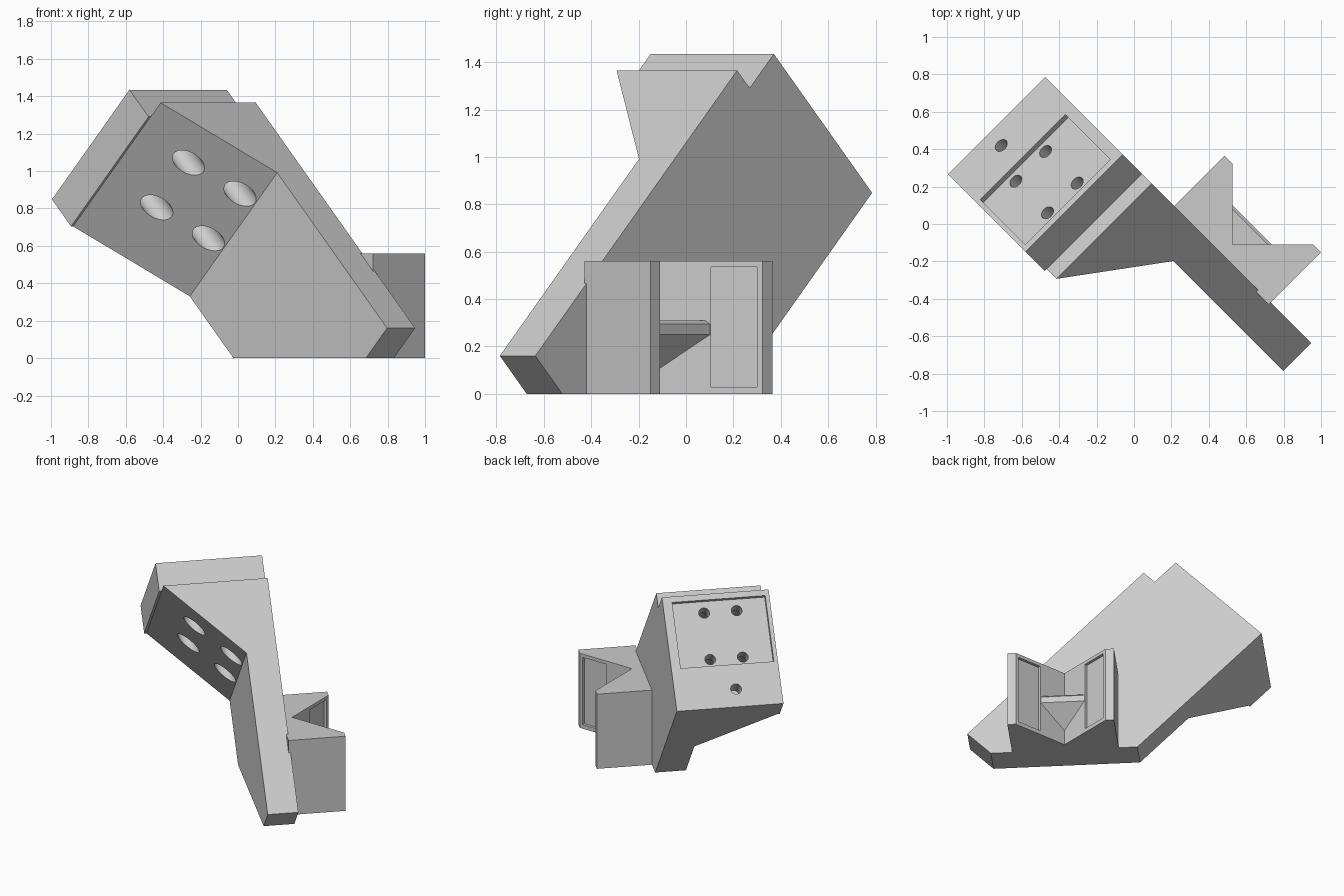
import bpy, bmesh
from math import radians, sqrt
from mathutils import Matrix, Vector

if "Cube" in bpy.data.objects:
    bpy.data.objects.remove(bpy.data.objects["Cube"], do_unlink=True)

grey = bpy.data.materials.new("light_grey")
grey.use_nodes = True
grey.diffuse_color = (0.6, 0.6, 0.6, 1)
grey.node_tree.nodes["Principled BSDF"].inputs["Base Color"].default_value = (0.6, 0.6, 0.6, 1)

# Frames: the base frame is turned 45 degrees about z, the arm frame also leans 45 degrees
U = Vector((1, -1, 0)) / sqrt(2)
V = Vector((1, 1, 0)) / sqrt(2)
Z = Vector((0, 0, 1))


def frame(a, b, c):
    return Matrix((a, b, c)).transposed().to_4x4()


BASE = frame(U, V, Z)
ARM = frame((U - Z) / sqrt(2), V, (U + Z) / sqrt(2))
WORLD = Matrix.Identity(4)


def finish(name, bm, mat):
    bmesh.ops.transform(bm, matrix=mat, verts=bm.verts)
    bmesh.ops.recalc_face_normals(bm, faces=bm.faces)
    mesh = bpy.data.meshes.new(name)
    bm.to_mesh(mesh)
    bm.free()
    mesh.materials.append(grey)
    ob = bpy.data.objects.new(name, mesh)
    bpy.context.collection.objects.link(ob)
    return ob


def prism(name, outline, lo, hi, mat):
    bm = bmesh.new()
    face = bm.faces.new([bm.verts.new((a, b, lo)) for a, b in outline])
    new = bmesh.ops.extrude_face_region(bm, geom=[face])["geom"]
    tops = [v for v in new if isinstance(v, bmesh.types.BMVert)]
    bmesh.ops.translate(bm, verts=tops, vec=(0, 0, hi - lo))
    return finish(name, bm, mat)


def box(name, x, y, z, mat):
    return prism(name, [(x[0], y[0]), (x[1], y[0]), (x[1], y[1]), (x[0], y[1])], z[0], z[1], mat)


def bore(t0, t1, v, w, r):
    # round cutter along the arm's long axis
    bm = bmesh.new()
    place = Matrix.Translation(((t0 + t1) / 2, v, w)) @ Matrix.Rotation(radians(90), 4, "Y")
    bmesh.ops.create_cone(bm, cap_ends=True, segments=40, radius1=r, radius2=r,
                          depth=t1 - t0, matrix=place)
    return finish("bore_cutter", bm, ARM)


def cut(ob, cutter):
    cutter.hide_render = True
    mod = ob.modifiers.new("cut", "BOOLEAN")
    mod.operation, mod.solver, mod.object = "DIFFERENCE", "EXACT", cutter
    bpy.context.view_layer.objects.active = ob
    bpy.ops.object.modifier_apply(modifier=mod.name)
    bpy.data.objects.remove(cutter, do_unlink=True)


# Leaning arm: side section swept across its width, then cut flat at the ground
END, HEEL = -1.23, -1.026
section = [(END, 0.22), (0.678, 0.22), (0.678, 0.008), (-0.497, 0.008),
           (HEEL, -0.5), (HEEL, -0.516), (END, -0.516)]
arm = prism("leaning_arm", section, -0.03, 0.905, ARM)
cut(arm, box("ground_cutter", (-2, 2), (-2, 2), (-1, 0), WORLD))
cut(arm, box("notch_cutter", (-2, HEEL), (-1, 1), (0.799, 2), ARM))

# Mounting pocket with four counterbored holes and one blind hole
FLOOR = END + 0.032
cut(arm, box("pocket_cutter", (-2, FLOOR), (-0.488, 0.155), (0.278, 0.757), ARM))
for v in (-0.285, -0.06):
    for w in (0.337, 0.675):
        cut(arm, bore(-1.3, -1.05, v, w, 0.037))
        cut(arm, bore(-1.1, -0.3, v, w, 0.065))
cut(arm, bore(-1.3, -1.1, -0.205, 0.1, 0.037))

# Forked bracket with a V opening
fork_outline = [(0.085, 0.206), (0.085, 0.6), (0.143, 0.6), (0.449, 0.294),
                (0.755, 0.6), (0.813, 0.6), (0.813, 0.206)]
fork = prism("forked_bracket", fork_outline, 0, 0.56, BASE)
panel_z = (0.03, 0.535)
cut(fork, box("panel_cutter", (0.505, 0.6), (0.105, 0.3), panel_z, WORLD))
cut(fork, box("panel_cutter", (0.74, 0.935), (-0.13, -0.035), panel_z, WORLD))

# Corner shelf: triangle plate with a chamfered lip and a tapering gusset
bm = bmesh.new()
APEX = 0.285


def ring(v, z):
    half = v - 0.292
    return [bm.verts.new(p) for p in ((0.449, APEX, z), (0.449 + half, v, z), (0.449 - half, v, z))]


tip = bm.verts.new((0.449, APEX, 0.1))
rings = [ring(0.443, 0.25), ring(0.443, 0.295), ring(0.428, 0.31)]
for i in range(3):
    j = (i + 1) % 3
    bm.faces.new((tip, rings[0][j], rings[0][i]))
    for low, high in zip(rings, rings[1:]):
        bm.faces.new((low[i], low[j], high[j], high[i]))
bm.faces.new(rings[-1])
shelf = finish("corner_shelf", bm, BASE)

# Smooth bores, crisp edges
for ob in (arm, fork, shelf):
    bpy.ops.object.select_all(action="DESELECT")
    ob.select_set(True)
    bpy.context.view_layer.objects.active = ob
    bpy.ops.object.shade_smooth_by_angle(angle=radians(30))
